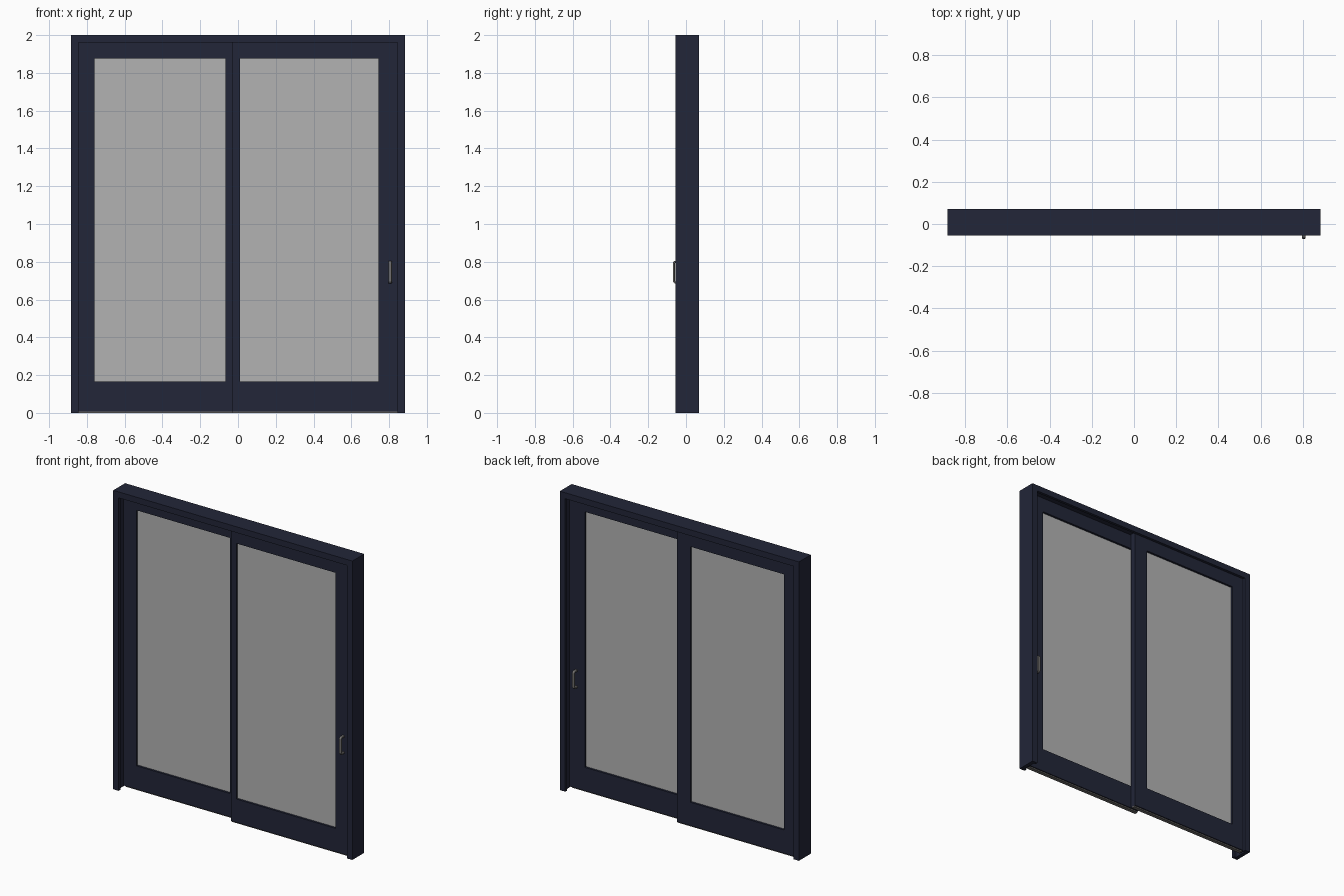
import bpy, bmesh

if "Cube" in bpy.data.objects:
    bpy.data.objects.remove(bpy.data.objects["Cube"])

def mat(name, rgb):
    m = bpy.data.materials.new(name)
    m.diffuse_color = (*rgb, 1)
    m.use_nodes = True
    m.node_tree.nodes["Principled BSDF"].inputs["Base Color"].default_value = m.diffuse_color
    return m

NAVY = mat("navy_paint", (0.016, 0.019, 0.04))
METAL = mat("handle_metal", (0.16, 0.155, 0.15))
GLASS = mat("glass_grey", (0.45, 0.45, 0.45))

def extrude(name, pts, axis, lo, hi, m):
    """Extrude a closed 2D profile along x, y or z."""
    put = {"x": lambda a, b, t: (t, a, b),
           "y": lambda a, b, t: (a, t, b),
           "z": lambda a, b, t: (a, b, t)}[axis]
    bm = bmesh.new()
    f = bm.faces.new([bm.verts.new(put(a, b, lo)) for a, b in pts])
    r = bmesh.ops.extrude_face_region(bm, geom=[f])
    d = [p - q for p, q in zip(put(0, 0, hi), put(0, 0, lo))]
    bmesh.ops.translate(bm, vec=d, verts=[v for v in r["geom"] if isinstance(v, bmesh.types.BMVert)])
    bmesh.ops.recalc_face_normals(bm, faces=bm.faces)
    me = bpy.data.meshes.new(name)
    bm.to_mesh(me)
    bm.free()
    ob = bpy.data.objects.new(name, me)
    bpy.context.collection.objects.link(ob)
    me.materials.append(m)
    return ob

def box(name, x0, x1, y0, y1, z0, z1, m):
    return extrude(name, [(x0, z0), (x1, z0), (x1, z1), (x0, z1)], "y", y0, y1, m)

# Outer frame: channel-section jambs and head
W, H, YF, YB = 0.885, 2.0, -0.055, 0.07
LIP, WEB = 0.04, 0.026
def channel(edge):
    i, g = edge - LIP, edge - WEB
    return [(edge, YF), (edge, YB), (i, YB), (i, 0.052), (g, 0.052),
            (g, -0.035), (i, -0.035), (i, YF)]
extrude("right_jamb", channel(W), "z", 0, H, NAVY)
extrude("left_jamb", [(-a, b) for a, b in channel(W)], "z", 0, H, NAVY)
extrude("head", [(b, a) for a, b in channel(H)], "x", -W + 0.026, W - 0.026, NAVY)

# Door panels: stiles, rails, glass and a slim bottom guide
def panel(name, x0, x1, g0, g1, y0, y1):
    zb, zt, g_lo, g_hi = 0.008, 1.972, 0.165, 1.875
    box(name + "_left_stile", x0, g0, y0, y1, zb, zt, NAVY)
    box(name + "_right_stile", g1, x1, y0, y1, zb, zt, NAVY)
    box(name + "_bottom_rail", g0, g1, y0, y1, zb, g_lo, NAVY)
    box(name + "_top_rail", g0, g1, y0, y1, g_hi, zt, NAVY)
    yc = (y0 + y1) / 2
    box(name + "_glass", g0, g1, yc - 0.005, yc + 0.005, g_lo, g_hi, GLASS)
    box(name + "_guide", max(x0, -0.845), min(x1, 0.845), yc - 0.012, yc + 0.012, 0, zb, METAL)

panel("sliding_panel", -0.03, 0.857, 0.01, 0.745, -0.032, 0.006)
panel("fixed_panel", -0.857, 0.033, -0.76, -0.066, 0.011, 0.049)

# Pull handles on both faces of the sliding panel
def handle(name, y, s):
    d, t, z0, z1, c = 0.038, 0.011, 0.685, 0.805, 0.01
    pts = [(0, z0), (d - c, z0), (d, z0 + c), (d, z1 - c), (d - c, z1), (0, z1),
           (0, z1 - t), (d - t, z1 - t), (d - t, z0 + t), (0, z0 + t)]
    ob = extrude(name, [(y + s * a, b) for a, b in pts], "x", 0.796, 0.814, METAL)
    bv = ob.modifiers.new("soft_edges", "BEVEL")
    bv.width, bv.segments = 0.003, 2

handle("front_handle", -0.032, -1)
handle("back_handle", 0.006, 1)
